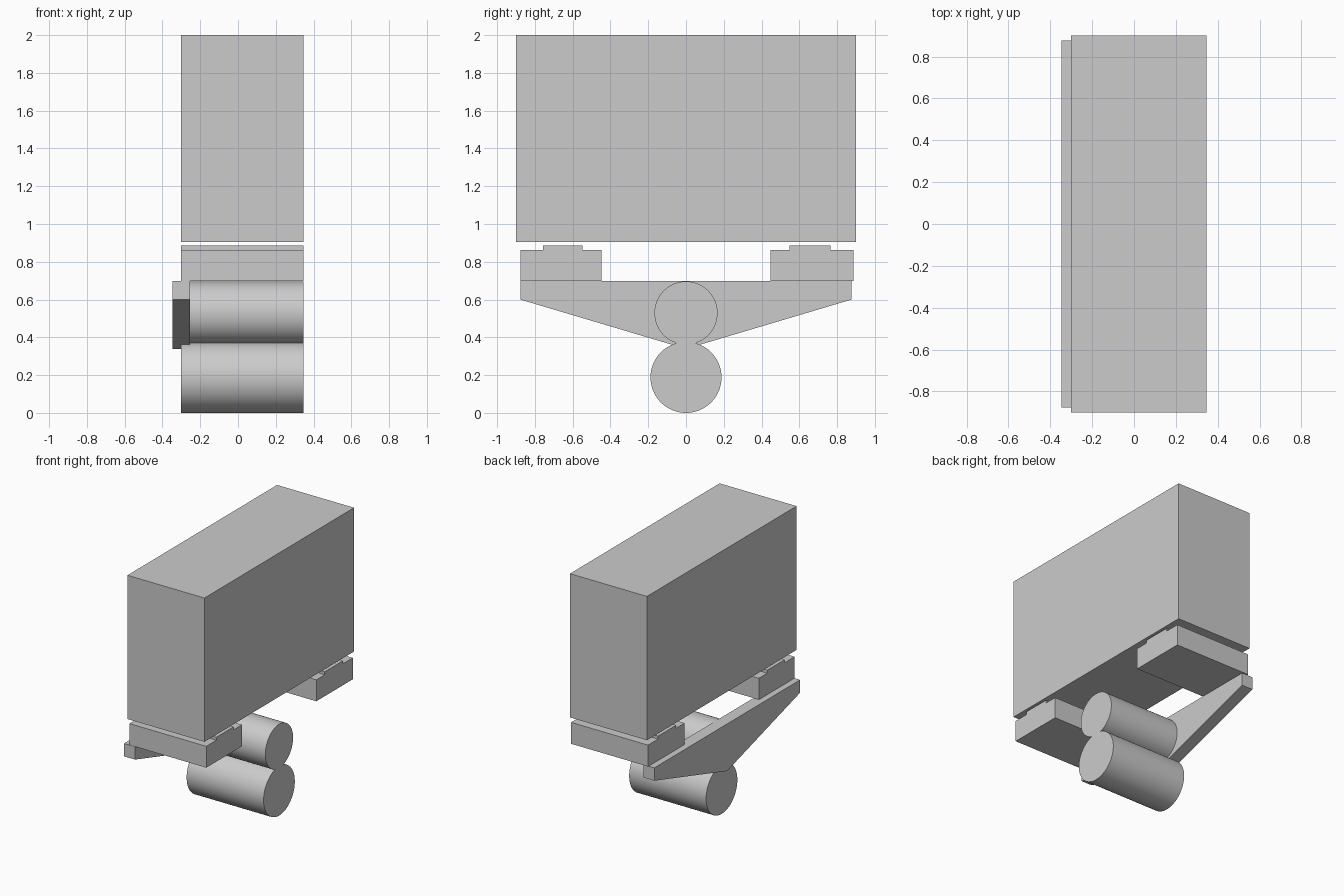
import bpy, math

if "Cube" in bpy.data.objects:
    bpy.data.objects.remove(bpy.data.objects["Cube"])

grey = bpy.data.materials.new("plain grey")
grey.diffuse_color = (0.6, 0.6, 0.6, 1)
grey.use_nodes = True
grey.node_tree.nodes["Principled BSDF"].inputs["Base Color"].default_value = grey.diffuse_color

X0, X1 = -0.301, 0.347   # shared depth of box, pads and lower roller


def extrude_x(name, profile, x0, x1):
    """Solid made by extruding a counter-clockwise (y, z) profile along x."""
    n = len(profile)
    verts = [(x, y, z) for x in (x0, x1) for y, z in profile]
    faces = [list(range(n))[::-1], list(range(n, 2 * n))]
    faces += [(i, (i + 1) % n, (i + 1) % n + n, i + n) for i in range(n)]
    mesh = bpy.data.meshes.new(name)
    mesh.from_pydata(verts, [], faces)
    mesh.materials.append(grey)
    obj = bpy.data.objects.new(name, mesh)
    bpy.context.collection.objects.link(obj)
    return obj


def roller(name, radius, z, x0, x1):
    """Smooth cylinder lying along x."""
    bpy.ops.mesh.primitive_cylinder_add(
        vertices=96, radius=radius, depth=x1 - x0,
        location=((x0 + x1) / 2, 0, z), rotation=(0, math.pi / 2, 0))
    obj = bpy.context.object
    obj.name = name
    obj.data.materials.append(grey)
    bpy.ops.object.shade_smooth_by_angle(angle=math.radians(30))


# Large upper box
extrude_x("upper_box", [(-0.9, 0.905), (0.9, 0.905), (0.9, 2), (-0.9, 2)], X0, X1)

# Support pads with a raised strip on top
for name, y0, y1, s0, s1 in (("left_pad", -0.877, -0.447, -0.757, -0.548),
                             ("right_pad", 0.447, 0.886, 0.548, 0.766)):
    extrude_x(name, [(y0, 0.699), (y1, 0.699), (y1, 0.862), (s1, 0.862),
                     (s1, 0.885), (s0, 0.885), (s0, 0.862), (y0, 0.862)], X0, X1)

# V-shaped bracket plate
extrude_x("bracket", [(-0.877, 0.698), (-0.877, 0.6), (0, 0.339),
                      (0.877, 0.6), (0.877, 0.698)], -0.347, -0.254)

# Two stacked rollers
roller("upper_roller", 0.167, 0.529, -0.26, X1)
roller("lower_roller", 0.188, 0.188, X0, X1)
